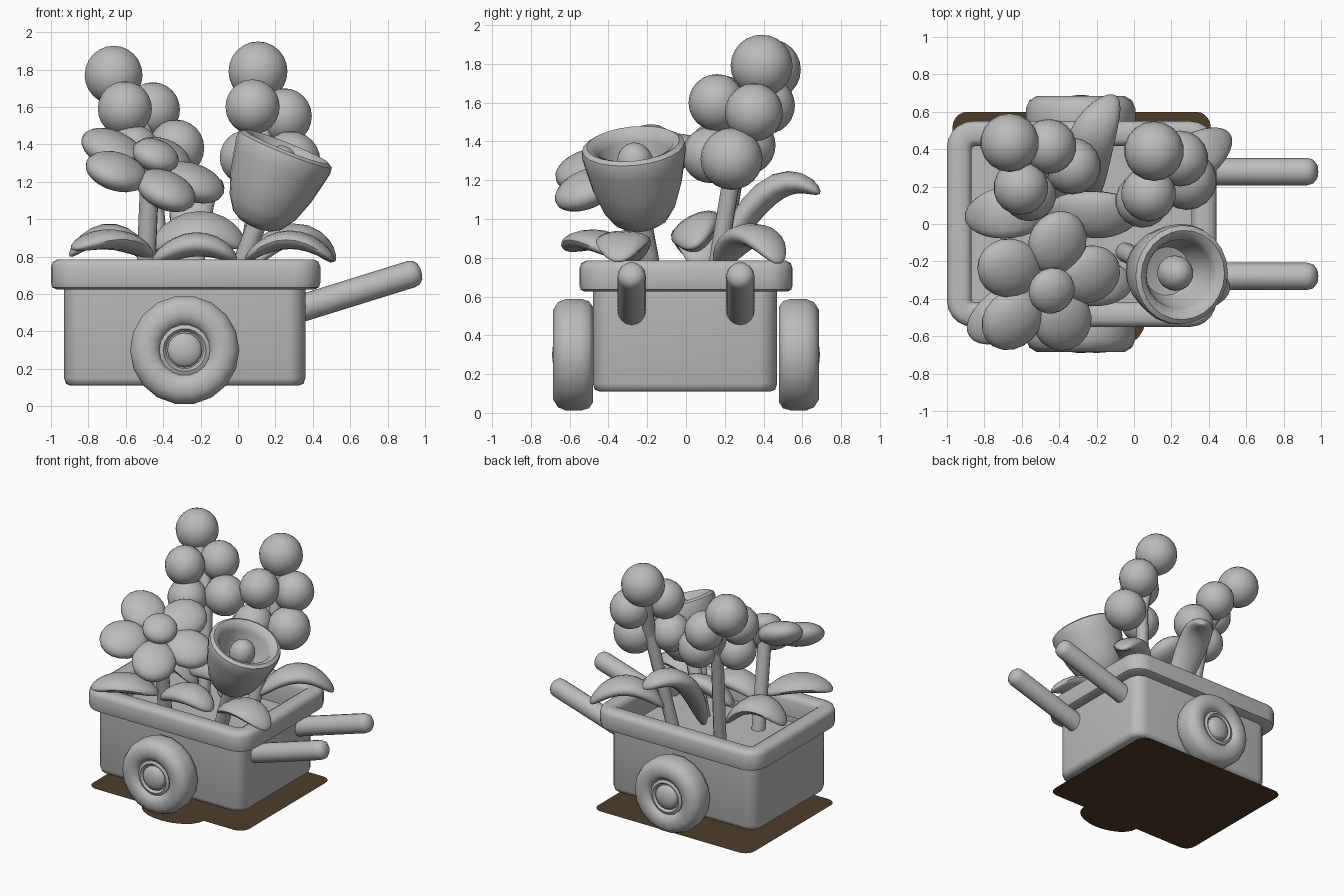
import bpy, bmesh, math
from mathutils import Vector, Matrix

if "Cube" in bpy.data.objects:
    bpy.data.objects.remove(bpy.data.objects["Cube"], do_unlink=True)


def material(name, rgb):
    m = bpy.data.materials.new(name)
    m.use_nodes = True
    m.diffuse_color = (*rgb, 1)
    m.node_tree.nodes["Principled BSDF"].inputs["Base Color"].default_value = (*rgb, 1)
    return m


GREY = material("clay grey", (0.5, 0.5, 0.5))
BROWN = material("earth brown", (0.075, 0.048, 0.024))


def finish(name, bm, mat=GREY, angle=50):
    bmesh.ops.recalc_face_normals(bm, faces=bm.faces)
    mesh = bpy.data.meshes.new(name)
    bm.to_mesh(mesh)
    bm.free()
    mesh.materials.append(mat)
    ob = bpy.data.objects.new(name, mesh)
    bpy.context.collection.objects.link(ob)
    bpy.ops.object.select_all(action="DESELECT")
    ob.select_set(True)
    bpy.context.view_layer.objects.active = ob
    bpy.ops.object.shade_smooth_by_angle(angle=math.radians(angle))
    return ob


def loft(name, rings, closed=False):
    """Skin a stack of equal rings; cap the ends or join them into a loop."""
    bm = bmesh.new()
    loops = [[bm.verts.new(p) for p in ring] for ring in rings]
    n = len(loops[0])
    pairs = list(zip(loops, loops[1:]))
    if closed:
        pairs.append((loops[-1], loops[0]))
    else:
        bm.faces.new(loops[0])
        bm.faces.new(loops[-1])
    for a, b in pairs:
        for i in range(n):
            j = (i + 1) % n
            bm.faces.new((a[i], a[j], b[j], b[i]))
    return finish(name, bm)


def lathe(name, profile, center, axis, n=20, closed=False):
    """Turn (radius, height) points around an axis."""
    rot = Vector(axis).to_track_quat("Z", "Y")
    turn = [math.tau * i / n for i in range(n)]
    return loft(name, [[Vector(center) + rot @ Vector((r * math.cos(a), r * math.sin(a), h))
                        for a in turn] for r, h in profile], closed)


def rounded_rect(cx, cy, hx, hy, radius, inset, z, steps=5):
    hx, hy, r = hx - inset, hy - inset, max(radius - inset, 0.02)
    pts = []
    for k, (sx, sy) in enumerate(((1, 1), (-1, 1), (-1, -1), (1, -1))):
        for s in range(steps + 1):
            a = math.pi / 2 * (k + s / steps)
            pts.append(Vector((cx + sx * (hx - r) + r * math.cos(a),
                               cy + sy * (hy - r) + r * math.sin(a), z)))
    return pts


def ellipsoid(name, center, radii, axis=(0, 0, 1), out=None):
    """Rounded lump; radii are (outward, sideways, along axis)."""
    z = Vector(axis).normalized()
    x = Vector(out or (1, 0, 0))
    x = (x - z * x.dot(z)).normalized()
    m = Matrix((x, z.cross(x), z)).transposed() @ Matrix.Diagonal(radii)
    bm = bmesh.new()
    bmesh.ops.create_uvsphere(bm, u_segments=18, v_segments=12, radius=1)
    for v in bm.verts:
        v.co = Vector(center) + m @ v.co
    return finish(name, bm)


def stem(name, base, top, r=0.047):
    d = Vector(top) - Vector(base)
    lathe(name, [(r, 0), (r, d.length)], base, d, 10)


def leaf(name, base, mid, tip, width, thick, roll=0):
    """Plump leaf: a sphere swept along a quadratic arc through its control point."""
    a, b, c = Vector(base), Vector(mid), Vector(tip)
    bm = bmesh.new()
    bmesh.ops.create_uvsphere(bm, u_segments=16, v_segments=14, radius=1)
    for v in bm.verts:
        t = (v.co.z + 1) / 2
        tangent = (2 * (1 - t) * (b - a) + 2 * t * (c - b)).normalized()
        flat = Vector((c.x - a.x, c.y - a.y, 0)).normalized()
        side = Matrix.Rotation(roll, 3, tangent) @ Vector((-flat.y, flat.x, 0))
        up = tangent.cross(side)
        spine = (1 - t) ** 2 * a + 2 * t * (1 - t) * b + t * t * c
        v.co = spine + side * v.co.x * width + up * v.co.y * thick
    finish(name, bm)


# Cart body with a sunken soil bed
body = (-0.285, -0.005, 0.645, 0.475, 0.1)
loft("cart_body", [rounded_rect(*body, i, z) for i, z in
                   ((0.035, 0.11), (0.01, 0.12), (0, 0.15), (0, 0.66), (0.05, 0.66), (0.05, 0.58))])

# Rounded rim around the cart
rim = (-0.28, 0, 0.72, 0.55, 0.14)
loft("cart_rim", [rounded_rect(*rim, i, z) for i, z in
                  ((0.03, 0.625), (0.007, 0.635), (0, 0.66), (0, 0.745), (0.01, 0.772), (0.035, 0.785),
                   (0.1, 0.785), (0.122, 0.772), (0.132, 0.745), (0.132, 0.625))], closed=True)

# Handles with rounded ends
for side, y in (("left", 0.28), ("right", -0.28)):
    r = 0.073
    lathe(side + "_handle", [(r, 0), (r, 0.675), (r * 0.9, 0.705), (r * 0.6, 0.725), (r * 0.2, 0.732)],
          (0.28, y, 0.505), (0.955, 0, 0.297), 16)

# Wheels: rounded tyre, disc and domed hub
for side, s in (("front", -1), ("back", 1)):
    c, out = (-0.285, s * 0.48, 0.3), (0, s, 0)
    lathe(side + "_tyre", [(0.13, 0), (0.25, 0), (0.28, 0.02), (0.292, 0.06), (0.292, 0.14), (0.275, 0.18),
                           (0.235, 0.205), (0.185, 0.205), (0.15, 0.19), (0.132, 0.16)], c, out, 18, True)
    lathe(side + "_wheel_disc", [(0.136, 0.02), (0.136, 0.175), (0.115, 0.185), (0.1, 0.165)], c, out, 18)
    lathe(side + "_hub", [(0.093, 0.1), (0.093, 0.18), (0.075, 0.195), (0.04, 0.207), (0.01, 0.21)], c, out, 16)

# Two tall blossoms made of stacked balls
BALLS = {
    "left": [(-0.665, 0.435, 1.77, 0.157), (-0.605, 0.195, 1.59, 0.147), (-0.455, 0.415, 1.585, 0.147),
             (-0.33, 0.31, 1.38, 0.152), (-0.56, 0.16, 1.36, 0.145)],
    "right": [(0.107, 0.39, 1.79, 0.16), (0.078, 0.16, 1.6, 0.147), (0.247, 0.35, 1.55, 0.15),
              (0.283, 0.235, 1.31, 0.16), (0.045, 0.125, 1.33, 0.145)],
}
for side, balls in BALLS.items():
    for i, (x, y, z, r) in enumerate(balls):
        ellipsoid(f"{side}_blossom_ball_{i + 1}", (x, y, z), (r, r, r))
stem("left_blossom_lower_stem", (-0.4, 0.14, 0.57), (-0.47, 0.28, 1.4))
stem("left_blossom_upper_stem", (-0.47, 0.28, 1.38), (-0.62, 0.38, 1.72))
stem("right_blossom_lower_stem", (0.02, 0.13, 0.57), (0.14, 0.26, 1.36))
stem("right_blossom_upper_stem", (0.14, 0.26, 1.34), (0.12, 0.35, 1.72))

# Open flower with five plump petals
facing = Vector((0.33, -0.35, 0.88))
heart = Vector((-0.47, -0.325, 1.26))
for i, (dx, dy) in enumerate(((0.06, 0.225), (-0.2, 0.09), (-0.18, -0.185), (0.085, -0.185), (0.225, 0.055))):
    out = Vector((dx, dy, -0.38 * dx + 0.4 * dy))
    ellipsoid(f"petal_{i + 1}", heart + out, (0.18, 0.163, 0.09), facing, out)
ellipsoid("flower_heart", heart + facing * 0.09, (0.128, 0.128, 0.08), facing)
stem("open_flower_stem", (-0.5, -0.2, 0.57), heart, 0.052)

# Cup flower with a thick lip and a round pistil
cup_axis = Vector((0.37, -0.09, 0.925)).normalized()
cup_center = Vector((0.25, -0.27, 1.36))
lathe("cup_flower", [(0.03, -0.435), (0.09, -0.425), (0.14, -0.395), (0.19, -0.32), (0.232, -0.2),
                     (0.258, -0.08), (0.27, -0.02), (0.265, 0.015), (0.24, 0.03), (0.205, 0.015),
                     (0.185, -0.03), (0.17, -0.12), (0.13, -0.2), (0.03, -0.22)],
      cup_center, cup_axis, 24)
ellipsoid("pistil", cup_center - cup_axis * 0.08, (0.095, 0.095, 0.11), cup_axis)
stem("cup_flower_stem", (-0.05, -0.15, 0.57), (0.11, -0.23, 1.0), 0.052)

# Leaves spilling over the rim
leaf("front_left_leaf", (-0.47, -0.33, 0.8), (-0.66, -0.47, 0.96), (-0.88, -0.6, 0.84), 0.14, 0.055)
leaf("front_middle_leaf", (-0.46, -0.3, 0.76), (-0.22, -0.31, 0.96), (-0.01, -0.32, 0.78), 0.13, 0.065)
leaf("front_right_leaf", (0.04, -0.28, 0.78), (0.28, -0.33, 1.0), (0.51, -0.35, 0.78), 0.14, 0.05)
leaf("back_right_leaf", (0.06, 0.17, 0.74), (0.3, 0.34, 1.08), (0.51, 0.48, 0.77), 0.13, 0.06)
leaf("back_left_leaf", (-0.43, 0.09, 0.72), (-0.66, 0.07, 1.08), (-0.9, 0.03, 0.8), 0.14, 0.055)
leaf("centre_leaf", (-0.46, 0.06, 0.84), (-0.2, 0.05, 1.06), (0.03, 0.04, 0.85), 0.14, 0.07, 0.5)
leaf("back_tall_leaf", (-0.24, 0.12, 0.66), (-0.3, 0.42, 1.36), (-0.11, 0.69, 1.13), 0.125, 0.07)

# Flat patch of earth under the cart, bulging out at the front wheel
bm = bmesh.new()
ground = [p for p in rounded_rect(-0.28, 0.04, 0.69, 0.56, 0.08, 0, 0)]
split = 18  # the bulge sits on the front edge, between its two corners
bulge = [Vector((-0.2 - 0.26 * math.cos(a), -0.52 - 0.17 * math.sin(a), 0))
         for a in (math.pi * i / 12 for i in range(13))]
bm.faces.new([bm.verts.new(p) for p in ground[:split] + bulge + ground[split:]])
finish("earth_patch", bm, BROWN)
